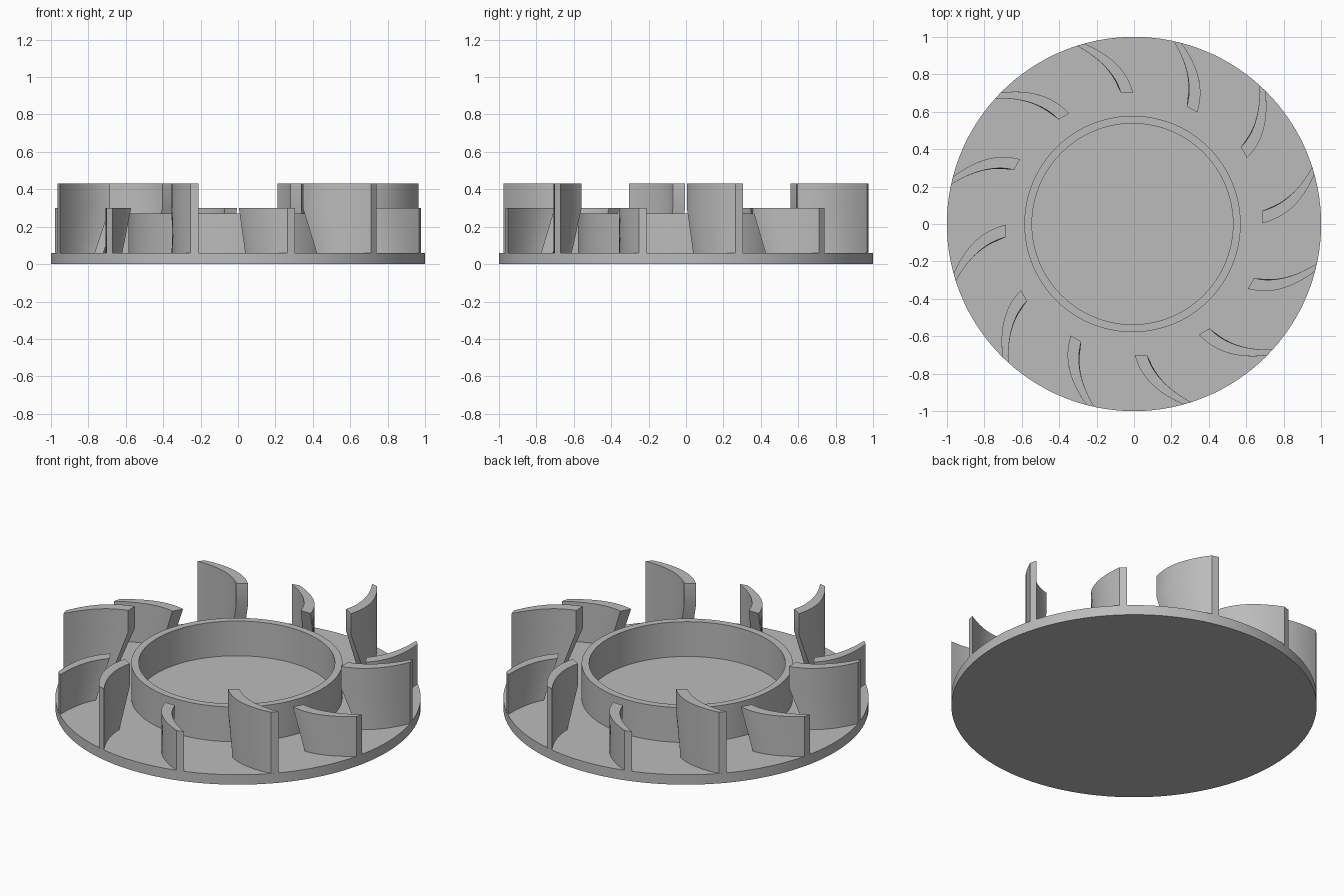
import bpy, bmesh, math
from mathutils import Vector, Matrix

cube = bpy.data.objects.get("Cube")
if cube:
    bpy.data.objects.remove(cube, do_unlink=True)

grey = bpy.data.materials.new("plain_grey")
grey.use_nodes = True
grey.diffuse_color = (0.5, 0.5, 0.5, 1)
grey.node_tree.nodes["Principled BSDF"].inputs["Base Color"].default_value = (0.5, 0.5, 0.5, 1)

PLATE_TOP = 0.06
KINK = 0.3          # height where the slanted inner edge turns vertical
STEPS = 12


def finish(name, bm):
    bmesh.ops.recalc_face_normals(bm, faces=bm.faces)
    mesh = bpy.data.meshes.new(name)
    bm.to_mesh(mesh)
    bm.free()
    mesh.materials.append(grey)
    obj = bpy.data.objects.new(name, mesh)
    bpy.context.collection.objects.link(obj)
    bpy.ops.object.select_all(action='DESELECT')
    obj.select_set(True)
    bpy.context.view_layer.objects.active = obj
    bpy.ops.object.shade_smooth_by_angle(angle=math.radians(30))
    return obj


def bezier(a, b, c, t):
    return a * (1 - t) ** 2 + b * 2 * t * (1 - t) + c * t ** 2


def bridge_loops(bm, lower, upper):
    n = len(lower)
    for i in range(n):
        j = (i + 1) % n
        bm.faces.new((lower[i], lower[j], upper[j], upper[i]))


def blade(name, angle, top, inner):
    """Curved vane whose inner edge leans outward towards the plate."""
    convex = [Vector(p) for p in ((inner, 0.005), (0.87, 0.045), (0.964, 0.265))]
    concave = [Vector(p) for p in ((inner, 0.07), (0.845, 0.11), (0.952, 0.305))]
    levels = [(PLATE_TOP - 0.01, 0.27), (KINK, 0)]
    if top > KINK:
        levels.append((top, 0))
    bm = bmesh.new()
    rows = []
    for z, start in levels:
        ts = [start + (1 - start) * i / STEPS for i in range(STEPS + 1)]
        pts = [bezier(*convex, t) for t in ts] + [bezier(*concave, t) for t in reversed(ts)]
        rows.append([bm.verts.new((p.x, p.y, z)) for p in pts])
    for low, high in zip(rows, rows[1:]):
        bridge_loops(bm, low, high)
    # Caps as quad strips between the two sides
    for row in (rows[0], rows[-1]):
        for i in range(STEPS):
            bm.faces.new((row[i], row[i + 1], row[-2 - i], row[-1 - i]))
    bmesh.ops.rotate(bm, verts=bm.verts, matrix=Matrix.Rotation(angle, 3, 'Z'))
    return finish(name, bm)


# Round base plate
bm = bmesh.new()
bmesh.ops.create_cone(bm, cap_ends=True, segments=128, radius1=1, radius2=1,
                      depth=PLATE_TOP, matrix=Matrix.Translation((0, 0, PLATE_TOP / 2)))
finish("base_plate", bm)

# Hub ring: closed rectangular profile swept round the axis
bm = bmesh.new()
loops = []
for r, z in ((0.578, 0.05), (0.578, 0.27), (0.537, 0.27), (0.537, 0.05)):
    circle = bmesh.ops.create_circle(bm, segments=96, radius=r,
                                     matrix=Matrix.Translation((-0.008, 0, z)))
    loops.append(circle["verts"])
for k in range(4):
    bridge_loops(bm, loops[k], loops[(k + 1) % 4])
finish("hub_ring", bm)

# Twelve blades, alternately tall and short
for i in range(12):
    if i % 2 == 0:
        blade(f"tall_blade_{i // 2 + 1}", math.radians(30 * i), 0.43, 0.685)
    else:
        blade(f"short_blade_{i // 2 + 1}", math.radians(30 * i), KINK, 0.7)
